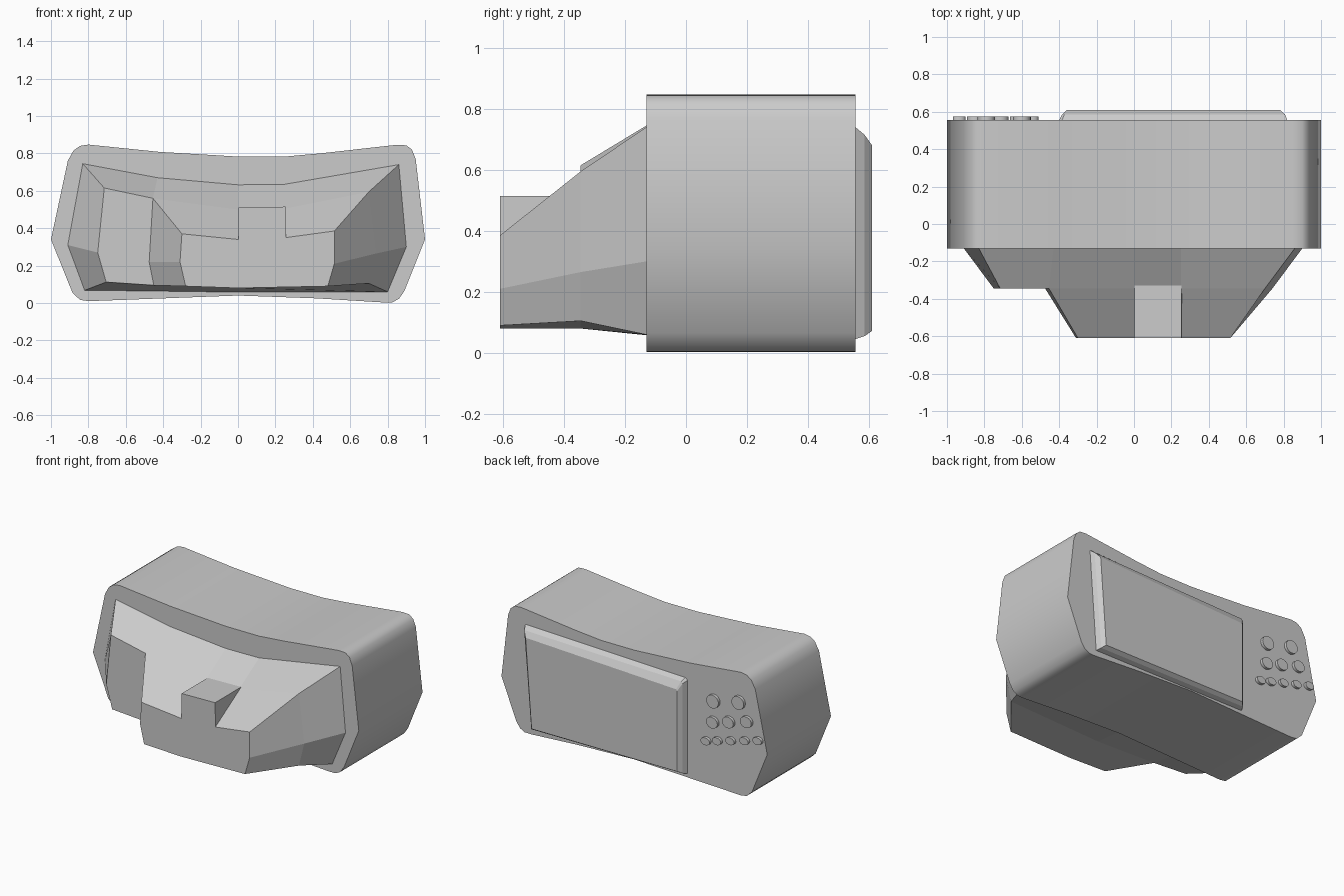
import bpy, bmesh, math

old = bpy.data.objects.get("Cube")
if old:
    bpy.data.objects.remove(old, do_unlink=True)

grey = bpy.data.materials.new("light grey plastic")
grey.use_nodes = True
COLOUR = (0.6, 0.6, 0.6, 1)
grey.diffuse_color = COLOUR
grey.node_tree.nodes["Principled BSDF"].inputs["Base Color"].default_value = COLOUR


def loft(name, sections, smooth=None, back=True):
    """Skin matching (x, z) outlines, each given with its y, and cap the ends."""
    bm = bmesh.new()
    rings = [[bm.verts.new((x, y, z)) for x, z in pts] for y, pts in sections]
    for a, b in zip(rings, rings[1:]):
        for i in range(len(a)):
            j = (i + 1) % len(a)
            bm.faces.new((a[i], a[j], b[j], b[i]))
    bm.faces.new(rings[-1])
    if back:
        bm.faces.new(rings[0])
    bmesh.ops.recalc_face_normals(bm, faces=bm.faces)
    mesh = bpy.data.meshes.new(name)
    bm.to_mesh(mesh)
    bm.free()
    mesh.materials.append(grey)
    obj = bpy.data.objects.new(name, mesh)
    bpy.context.collection.objects.link(obj)
    if smooth:
        bpy.ops.object.select_all(action='DESELECT')
        bpy.context.view_layer.objects.active = obj
        obj.select_set(True)
        bpy.ops.object.shade_smooth_by_angle(angle=math.radians(smooth))
    return obj


# Main housing: dipped top, pointed sides, rounded corners
outline = [(-1, .34), (-.91, .76), (-.88, .815), (-.845, .84), (-.8, .847),
           (-.42, .808), (0, .783), (.25, .783), (.44, .8), (.85, .846),
           (.9, .843), (.93, .82), (.95, .77), (1, .34), (.89, .065),
           (.86, .022), (.825, .004), (.78, .003), (.42, .025), (0, .04),
           (-.4, .025), (-.8, .01), (-.845, .017), (-.885, .055)]
loft("housing", [(-.13, outline), (.555, outline)], smooth=40)

# Tapering front shroud, ending in a flat step on the right
shroud_base = [(-.83, .745), (-.43, .67), (0, .632), (.25, .635), (.86, .74),
               (.9, .3), (.8, .06), (0, .058), (-.45, .064), (-.82, .068), (-.91, .31)]
shroud_step = [(-.715, .615), (-.455, .56), (0, .5), (.25, .505), (.7, .595),
               (.74, .265), (.7, .105), (0, .08), (-.45, .095), (-.705, .112), (-.75, .27)]
loft("front_shroud", [(-.13, shroud_base), (-.345, shroud_step)])

# Nose continues the shroud to the foremost face
nose_base = shroud_step[1:9] + [(-.475, .22)]
nose_tip = [(-.3, .37), (0, .34), (.257, .35), (.515, .385), (.515, .21),
            (.48, .09), (0, .08), (-.28, .09), (-.31, .22)]
loft("front_nose", [(-.345, nose_base), (-.61, nose_tip)], back=False)

# Block standing on the nose
block = [(.003, .34), (.257, .35), (.255, .515), (.003, .51)]
loft("nose_block", [(-.33, block), (-.61, block)])

# Raised screen on the back with a bowed bevel
loft("rear_screen", [
    (.555, [(.82, .74), (.77, .045), (-.4, .05), (-.4, .685), (-.385, .7)]),
    (.585, [(.808, .715), (.755, .055), (-.385, .06), (-.385, .67), (-.373, .682)]),
    (.61, [(.78, .68), (.735, .072), (-.36, .075), (-.36, .622), (-.352, .632)])])

# Three rows of buttons, rising toward the outer side
rows = [("large", (-.6, -.79), .6, .22, .046, .045),
        ("medium", (-.595, -.715, -.85), .455, .28, .043, .038),
        ("small", (-.545, -.63, -.73, -.835, -.935), .315, .27, .034, .025)]
for size, xs, z0, slope, rx, rz in rows:
    for n, x in enumerate(xs):
        z = z0 + (xs[0] - x) * slope
        ring = [(x + rx * math.cos(t * math.tau / 20), z + rz * math.sin(t * math.tau / 20))
                for t in range(20)]
        loft(f"{size}_button_{n + 1}", [(.55, ring), (.574, ring)], smooth=40)
